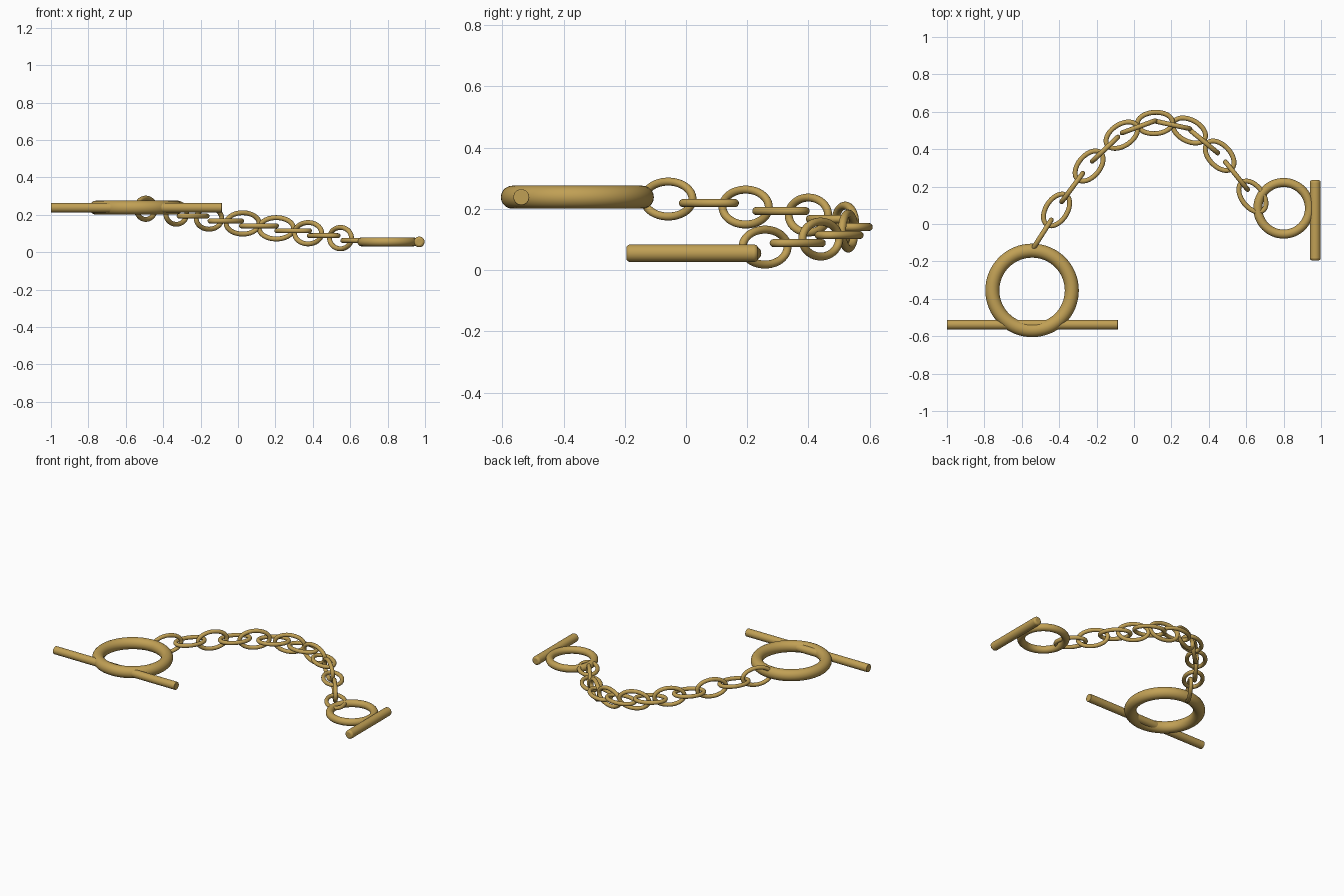
import bpy, math
from mathutils import Vector

if "Cube" in bpy.data.objects:
    bpy.data.objects.remove(bpy.data.objects["Cube"], do_unlink=True)

gold = bpy.data.materials.new("antique_gold")
gold.use_nodes = True
GOLD = (0.53, 0.35, 0.09, 1)
gold.diffuse_color = GOLD
gold.node_tree.nodes["Principled BSDF"].inputs["Base Color"].default_value = GOLD


def finish(name):
    ob = bpy.context.object
    ob.name = name
    ob.data.materials.append(gold)
    bpy.ops.object.shade_smooth_by_angle(angle=math.radians(40))
    return ob


def ring(name, loc, major, minor):
    bpy.ops.mesh.primitive_torus_add(location=loc, major_radius=major, minor_radius=minor,
                                     major_segments=64, minor_segments=20)
    return finish(name)


def bar(name, loc, radius, length, rotation, bevel):
    bpy.ops.mesh.primitive_cylinder_add(vertices=32, radius=radius, depth=length,
                                        location=loc, rotation=rotation)
    ob = finish(name)
    mod = ob.modifiers.new("rounded_ends", "BEVEL")
    mod.width, mod.segments = bevel, 3
    mod.limit_method = 'ANGLE'
    mod.angle_limit = math.radians(60)
    return ob


def link(name, centre, heading, upright):
    """Oval wire link, lying flat or standing on edge along its heading."""
    ob = ring(name, centre, 1, 0.013)
    half_length, half_width = 0.094, 0.057
    for i, v in enumerate(ob.data.vertices):
        a = math.atan2(v.co.y, v.co.x)
        # wire offset measured from the round centreline, carried to the oval
        out = math.hypot(v.co.x, v.co.y) - 1
        normal = Vector((math.cos(a) * half_width, math.sin(a) * half_length, 0)).normalized()
        v.co = Vector((math.cos(a) * half_length, math.sin(a) * half_width, v.co.z)) + normal * out
    ob.rotation_euler = (math.pi / 2 if upright else 0, 0, heading)


# Clasp rings and toggle bars
ring("large_ring", (-0.545, -0.355, 0.238), 0.2125, 0.0375)
bar("long_toggle_bar", (-0.543, -0.538, 0.238), 0.026, 0.914, (0, math.pi / 2, 0), 0.003)
ring("small_ring", (0.80, 0.084, 0.055), 0.138, 0.024)
bar("short_toggle_bar", (0.969, 0.02, 0.055), 0.0285, 0.43, (math.pi / 2, 0, 0), 0.012)

# Chain: link centres along the arc, first and last points only set the heading
path = [(-0.57, -0.17), (-0.493, -0.058), (-0.414, 0.075), (-0.33, 0.195), (-0.24, 0.31),
        (-0.155, 0.4), (-0.065, 0.475), (0.025, 0.52), (0.112, 0.54), (0.205, 0.53),
        (0.295, 0.50), (0.375, 0.44), (0.458, 0.365), (0.548, 0.258), (0.633, 0.147),
        (0.72, 0.03)]
last = len(path) - 2
for i in range(1, last + 1):
    (x0, y0), (x1, y1) = path[i - 1], path[i + 1]
    z = 0.232 + (0.062 - 0.232) * (i - 1) / (last - 1)
    link(f"chain_link_{i}", (*path[i], z), math.atan2(y1 - y0, x1 - x0), i % 2 == 1)
